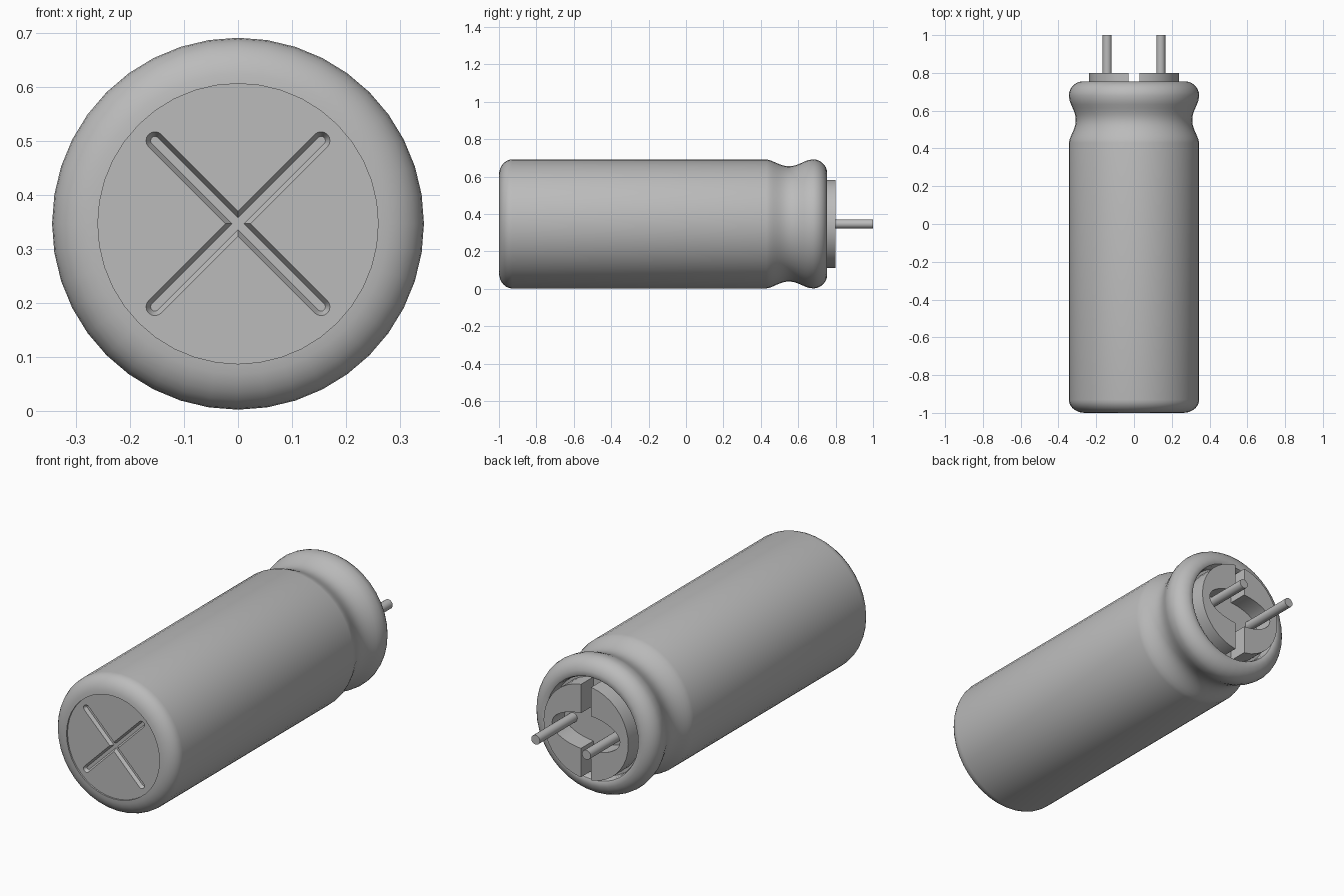
import bpy, bmesh, math

SIDES = 40
AXIS_Z = 0.347

if "Cube" in bpy.data.objects:
    bpy.data.objects.remove(bpy.data.objects["Cube"])

grey = bpy.data.materials.new("plain grey")
grey.use_nodes = True
COLOUR = (0.5, 0.5, 0.5, 1)
grey.diffuse_color = COLOUR
grey.node_tree.nodes["Principled BSDF"].inputs["Base Color"].default_value = COLOUR


def loft(name, rings):
    """Skin a list of equal-length closed rings and cap both ends."""
    bm = bmesh.new()
    loops = [[bm.verts.new(p) for p in ring] for ring in rings]
    n = len(loops[0])
    for a, b in zip(loops, loops[1:]):
        for i in range(n):
            j = (i + 1) % n
            bm.faces.new((a[i], a[j], b[j], b[i]))
    bm.faces.new(loops[0])
    bm.faces.new(loops[-1])
    bmesh.ops.recalc_face_normals(bm, faces=bm.faces)
    mesh = bpy.data.meshes.new(name)
    bm.to_mesh(mesh)
    bm.free()
    mesh.materials.append(grey)
    ob = bpy.data.objects.new(name, mesh)
    bpy.context.collection.objects.link(ob)
    ob.location.z = AXIS_Z
    return ob


def oval(y, rx, rz, sides=SIDES, x=0):
    steps = [2 * math.pi * i / sides for i in range(sides)]
    return [(x + rx * math.cos(t), y, rz * math.sin(t)) for t in steps]


def lathe(name, profile, sides=SIDES, x=0):
    return loft(name, [oval(y, r, r, sides, x) for y, r in profile])


def select_only(ob):
    bpy.ops.object.select_all(action='DESELECT')
    ob.select_set(True)
    bpy.context.view_layer.objects.active = ob


def cut(ob, cutter):
    mod = ob.modifiers.new("cut", 'BOOLEAN')
    mod.operation = 'DIFFERENCE'
    mod.solver = 'EXACT'
    mod.object = cutter
    select_only(ob)
    bpy.ops.object.modifier_apply(modifier=mod.name)
    bpy.data.objects.remove(cutter)


def smooth(ob, degrees=35):
    select_only(ob)
    bpy.ops.object.shade_smooth_by_angle(angle=math.radians(degrees))


def arc(y, r, size_y, size_r, start, end, steps=7):
    angles = [math.radians(start + (end - start) * i / steps) for i in range(steps + 1)]
    return [(y + size_y * math.sin(a), r + size_r * math.cos(a)) for a in angles]


# Can: rounded front, straight wall, crimped neck, rolled rim and sunken back
profile = [(-0.992, 0.257), (-0.992, 0.26)]
profile += arc(-0.93, 0.26, 0.07, 0.085, -90, 0)
profile += [(0.43, 0.345)]
for i in range(1, 13):
    t = i / 13
    profile.append((0.43 + 0.24 * t, 0.345 - 0.037 * math.sin(math.pi * t) ** 1.5))
profile += arc(0.68, 0.27, 0.075, 0.075, 0, 90)
profile += [(0.75, 0.258), (0.735, 0.252), (0.70, 0.25)]
can = lathe("can", profile)


# Scored cross on the front: tapered grooves with round ends
def score_ring(y, radius, turn):
    points = []
    for side in (1, -1):
        for i in range(9):
            a = math.pi * (i / 8 - 0.5)
            u = side * (0.218 + radius * math.cos(a))
            v = side * radius * math.sin(a)
            points.append((u * math.cos(turn) - v * math.sin(turn), y,
                           u * math.sin(turn) + v * math.cos(turn)))
    return points


for turn in (math.pi / 4, -math.pi / 4):
    cut(can, loft("score_cutter", [score_ring(-1.01, 0.0165, turn),
                                   score_ring(-0.992, 0.0165, turn),
                                   score_ring(-0.975, 0.008, turn)]))
smooth(can)

# Stopper: raised disc with an oval well and a vertical slot
stopper = lathe("stopper", [(0.69, 0.237), (0.80, 0.237)])
cut(stopper, loft("well_cutter", [oval(0.6, 0.19, 0.09), oval(0.9, 0.19, 0.09)]))
slot = [[(x, y, z) for x, z in ((-0.028, -0.4), (0.028, -0.4), (0.028, 0.4), (-0.028, 0.4))]
        for y in (0.6, 0.9)]
cut(stopper, loft("slot_cutter", slot))
smooth(stopper)

# Wire leads
for side, x in (("left", 0.142), ("right", -0.142)):
    smooth(lathe(side + "_lead", [(0.69, 0.024), (1.0, 0.024)], 16, x))
